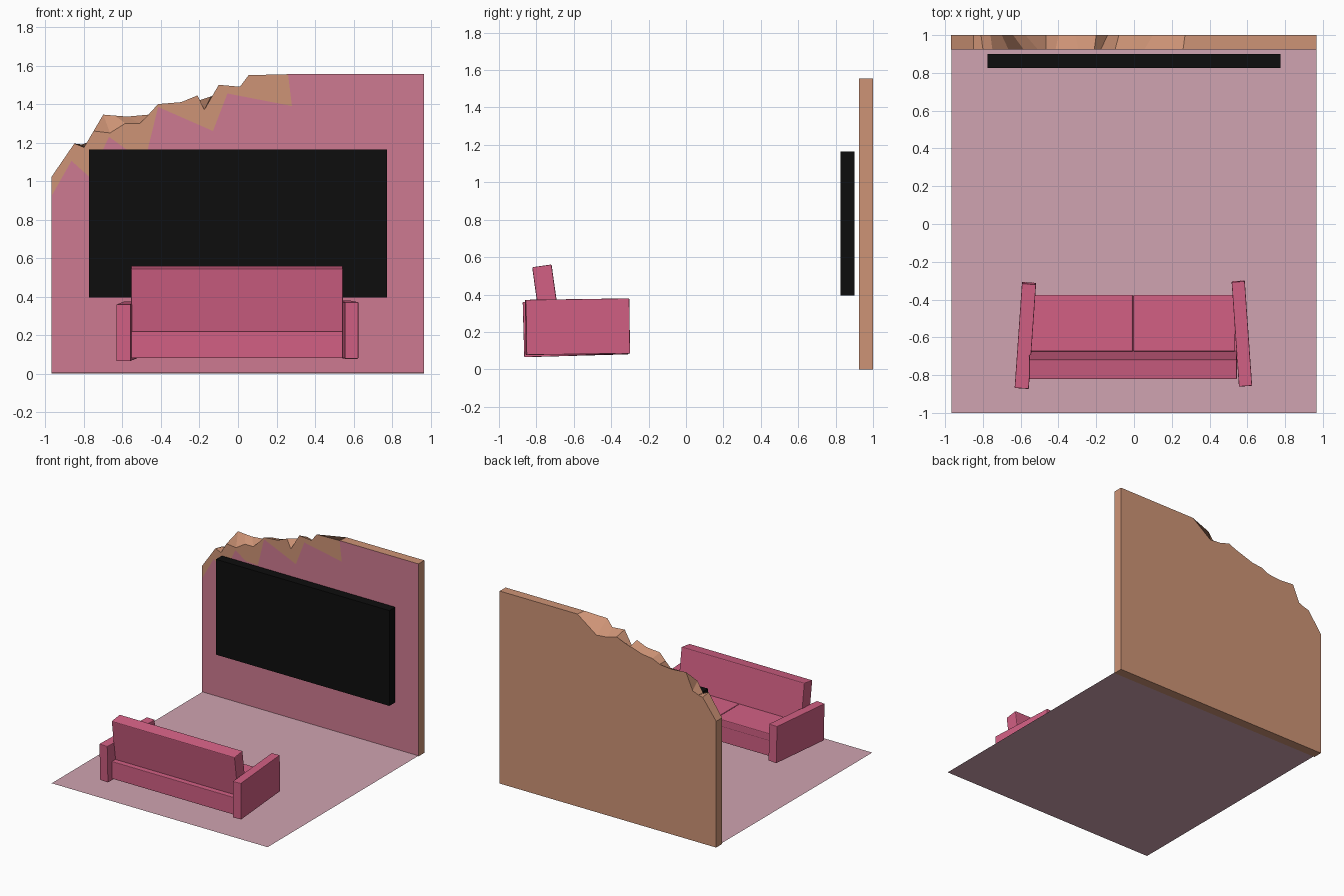
import bpy, bmesh, math

if "Cube" in bpy.data.objects:
    bpy.data.objects.remove(bpy.data.objects["Cube"])


def material(name, r, g, b):
    lin = lambda c: ((c / 255 + 0.055) / 1.055) ** 2.4 if c > 10 else c / 255 / 12.92
    m = bpy.data.materials.new(name)
    m.diffuse_color = (lin(r), lin(g), lin(b), 1)
    m.use_nodes = True
    m.node_tree.nodes["Principled BSDF"].inputs["Base Color"].default_value = m.diffuse_color
    return m


SOFA = material("sofa pink", 210, 96, 132)
PLASTER = material("wall pink", 206, 122, 145)
BRICK = material("bare wall tan", 206, 148, 118)
FLOOR = material("floor pale pink", 208, 164, 177)
BLACK = material("screen black", 13, 13, 13)


def add_object(name, bm, *mats):
    me = bpy.data.meshes.new(name)
    bm.to_mesh(me)
    bm.free()
    ob = bpy.data.objects.new(name, me)
    bpy.context.collection.objects.link(ob)
    for m in mats:
        me.materials.append(m)
    return ob


def box(name, centre, size, mat, rot=(0, 0, 0), bevel=0):
    bm = bmesh.new()
    bmesh.ops.create_cube(bm, size=1)
    bmesh.ops.scale(bm, vec=size, verts=bm.verts)
    ob = add_object(name, bm, mat)
    ob.location = centre
    ob.rotation_euler = [math.radians(a) for a in rot]
    if bevel:
        mod = ob.modifiers.new("soft edges", "BEVEL")
        mod.width, mod.segments = bevel, 2
    return ob


# Floor: a single thin sheet
bm = bmesh.new()
bm.faces.new([bm.verts.new(p) for p in
              ((-0.965, -1, 0.002), (0.965, -1, 0.002), (0.965, 0.925, 0.005), (-0.965, 0.925, 0.005))])
add_object("floor", bm, FLOOR)

# Broken wall: front and back top outlines (x, z), left to right
front_top = [(-0.97, 1.02), (-0.85, 1.195), (-0.80, 1.175), (-0.75, 1.26), (-0.665, 1.25),
             (-0.585, 1.30), (-0.51, 1.30), (-0.465, 1.345), (-0.415, 1.40), (-0.295, 1.41),
             (-0.21, 1.445), (-0.175, 1.37), (-0.10, 1.50), (0.01, 1.49), (0.055, 1.55),
             (0.26, 1.555), (0.965, 1.555)]
back_top = [(-0.97, 1.02), (-0.85, 1.18), (-0.81, 1.19), (-0.76, 1.21), (-0.70, 1.345),
            (-0.64, 1.34), (-0.575, 1.335), (-0.465, 1.345), (-0.40, 1.375), (-0.31, 1.385),
            (-0.20, 1.42), (-0.14, 1.44), (-0.08, 1.465), (0.0, 1.44), (0.10, 1.43),
            (0.27, 1.555), (0.965, 1.555)]
# Torn edge of the pink plaster on the front face
tear = [(-0.97, 0.92), (-0.865, 1.105), (-0.77, 1.02), (-0.67, 1.23), (-0.58, 1.165),
        (-0.47, 1.16), (-0.415, 1.385), (-0.13, 1.26), (-0.055, 1.455), (0.28, 1.39)]
bm = bmesh.new()
F, B = 0.925, 1.0
ft = [bm.verts.new((x, F, z)) for x, z in front_top]
bt = [bm.verts.new((x, B, z)) for x, z in back_top]
tr = [bm.verts.new((x, F, z)) for x, z in tear]
fl, fr = bm.verts.new((-0.97, F, 0)), bm.verts.new((0.965, F, 0))
bl, br = bm.verts.new((-0.97, B, 0)), bm.verts.new((0.965, B, 0))
for a, b, c, d in zip(ft, ft[1:], bt[1:], bt):
    bm.faces.new((a, b, c, d))
bm.faces.new([br, bl] + bt)                        # back
bm.faces.new((fl, bl, br, fr))                     # underside
bm.faces.new((fl, tr[0], ft[0], bt[0], bl))        # left end
bm.faces.new((fr, br, bt[-1], ft[-1]))             # right end
bm.faces.new(tr + ft[15::-1])                      # bare band
plaster = bm.faces.new([fl, fr, ft[16], ft[15]] + tr[::-1])
plaster.material_index = 1
bmesh.ops.recalc_face_normals(bm, faces=bm.faces)
bmesh.ops.triangulate(bm, faces=[f for f in bm.faces if len(f.verts) > 4])
add_object("broken_wall", bm, BRICK, PLASTER)

# Wall screen
box("screen", (0, 0.8625, 0.78), (1.55, 0.075, 0.77), BLACK)

# Sofa, facing the screen
box("sofa_base", (-0.005, -0.60, 0.15), (1.10, 0.44, 0.14), SOFA, bevel=0.004)
for side, x in (("left", -0.276), ("right", 0.266)):
    box(side + "_seat_cushion", (x, -0.525, 0.235), (0.54, 0.30, 0.06), SOFA, bevel=0.006)
box("backrest", (-0.005, -0.747, 0.385), (1.10, 0.105, 0.34), SOFA, rot=(8, 0, 0), bevel=0.006)
box("left_arm", (-0.575, -0.59, 0.22), (0.075, 0.555, 0.295), SOFA, rot=(1.6, 0, -4), bevel=0.004)
box("right_arm", (0.571, -0.58, 0.228), (0.07, 0.555, 0.295), SOFA, rot=(0.8, 0, 4), bevel=0.004)
